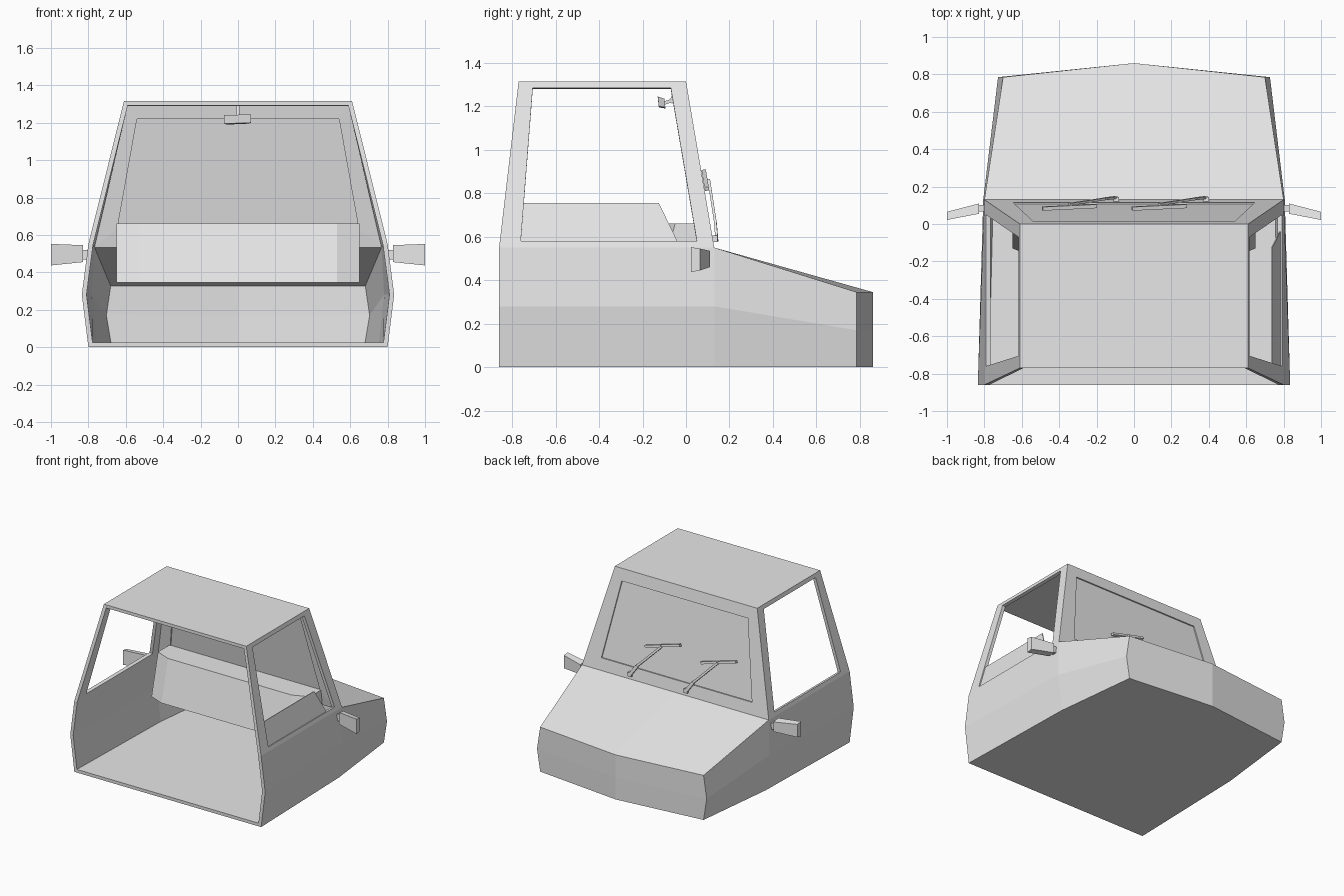
import bpy, bmesh
from mathutils import Vector

if "Cube" in bpy.data.objects:
    bpy.data.objects.remove(bpy.data.objects["Cube"])

grey = bpy.data.materials.new("light_grey")
grey.diffuse_color = (0.8, 0.8, 0.8, 1)
grey.use_nodes = True
grey.node_tree.nodes["Principled BSDF"].inputs["Base Color"].default_value = grey.diffuse_color
WALL = 0.025


def make(name, faces, thickness=0.0, down=None):
    """Object from polygons given as point lists; optional inward thickness."""
    bm = bmesh.new()
    for pts in faces:
        bm.faces.new([bm.verts.new(p) for p in pts])
    bmesh.ops.remove_doubles(bm, verts=bm.verts, dist=0.0005)
    bmesh.ops.recalc_face_normals(bm, faces=bm.faces)
    bm.faces.ensure_lookup_table()
    bm.normal_update()
    # the first face must point along the given direction
    if down and bm.faces[0].normal.dot(Vector(down)) < 0:
        bmesh.ops.reverse_faces(bm, faces=bm.faces)
    me = bpy.data.meshes.new(name)
    bm.to_mesh(me)
    bm.free()
    me.materials.append(grey)
    ob = bpy.data.objects.new(name, me)
    bpy.context.collection.objects.link(ob)
    if thickness:
        mod = ob.modifiers.new("thickness", 'SOLIDIFY')
        mod.thickness = thickness
        mod.offset = -1
        mod.use_even_offset = True
    return ob


def flip(pts):
    return [(-p[0], p[1], p[2]) for p in pts]


def loft(name, a, b):
    """Closed solid between two matching rings."""
    n = len(a)
    sides = [[a[i], a[(i + 1) % n], b[(i + 1) % n], b[i]] for i in range(n)]
    return make(name, [a, b] + sides)


def bar(name, a, b, w, h, up=(0, 1, 0.17)):
    """Straight bar from a to b, w wide and h thick along up."""
    a, b = Vector(a), Vector(b)
    d = (b - a).normalized()
    s = d.cross(Vector(up)).normalized() * w / 2
    u = s.cross(d).normalized() * h / 2
    return loft(name, *[[p + s + u, p - s + u, p - s - u, p + s - u] for p in (a, b)])


# Planes of the cabin side and the windscreen
def side_x(z):
    return 0.80 - 0.19 * (z - 0.55) / 0.765


def screen_y(z):
    return 0.13 * (1 - (z - 0.55) / 0.765)


# Cab shell: rear, middle, nose and centre-nose stations
A = [(0.80, -0.86, 0), (0.835, -0.86, 0.28), (0.80, -0.86, 0.55), (0.61, -0.77, 1.315)]
B = [(0.775, 0.13, 0), (0.806, 0.13, 0.28), (0.80, 0.13, 0.55), (0.61, 0, 1.315)]
C = [(0.70, 0.785, 0), (0.727, 0.785, 0.17), (0.70, 0.785, 0.345)]
D = [(0, 0.86, 0), (0, 0.86, 0.17), (0, 0.86, 0.345)]
M = (0, 0.13, 0.55)
window = [(side_x(z), y, z) for y, z in
          ((-0.76, 0.58), (0.05, 0.58), (-0.07, 1.285), (-0.705, 1.285))]
frame = [A[2], B[2], B[3], A[3]]
half = [
    [A[0], B[0], B[1], A[1]], [A[1], B[1], B[2], A[2]],
    [B[0], C[0], C[1], B[1]], [B[1], C[1], C[2], B[2]],
    [C[0], D[0], D[1], C[1]], [C[1], D[1], D[2], C[2]],
    [B[2], C[2], D[2], M],
]
half += [[frame[i], frame[(i + 1) % 4], window[(i + 1) % 4], window[i]] for i in range(4)]

# Windscreen opening
g0 = (0.645, screen_y(0.64), 0.64)
g1 = (0.54, screen_y(1.225), 1.225)
G0, G1 = flip([g0, g1])
b2, b3 = flip([B[2], B[3]])
half.append([B[2], B[3], g1, g0])
floor = [A[0], B[0], C[0], D[0]] + flip([C[0], B[0], A[0]])
roof = [A[3], B[3], b3, flip([A[3]])[0]]
full = [floor, roof, [B[2], M, b2, G0, g0], [B[3], b3, G1, g1]]
make("cab_shell", full + half + [flip(f) for f in half], WALL, (0, 0, -1))

# Windscreen pane, set back in its opening
make("windscreen", [[(x, y - 0.009, z) for x, y, z in (g0, g1, G1, G0)]], 0.006, (0, 1, 0))

# Half-lowered pane in the right door
pane = [(side_x(z) - 0.009, y, z) for y, z in
        ((-0.765, 0.57), (-0.035, 0.57), (-0.125, 0.755), (-0.755, 0.755))]
make("side_pane", [pane], 0.006, (1, 0, 0))

# Dashboard with angled ends and a sloping face


def dash_ring(z, front, back):
    return [(-0.65, back, z), (-0.65, front + 0.05, z), (-0.53, front, z),
            (0.53, front, z), (0.65, front + 0.05, z), (0.65, back, z)]


loft("dashboard", dash_ring(0.345, -0.18, 0.12), dash_ring(0.66, -0.10, 0.09))

# Interior mirror
loft("interior_mirror",
     [(-0.075, -0.125, 1.195), (0.07, -0.125, 1.20), (0.07, -0.13, 1.245), (-0.075, -0.13, 1.24)],
     [(-0.06, -0.095, 1.19), (0.055, -0.095, 1.195), (0.055, -0.10, 1.235), (-0.06, -0.10, 1.23)])
bar("interior_mirror_stalk", (0, -0.10, 1.215), (0, -0.07, 1.225), 0.015, 0.015, (0, 0, 1))
bar("interior_mirror_post", (0, -0.07, 1.215), (0, -0.04, 1.30), 0.015, 0.015)

# Door mirrors
for s, side in ((1, "right"), (-1, "left")):
    inner = [(s * 0.828, 0.055, 0.455), (s * 0.828, 0.11, 0.46),
             (s * 0.828, 0.11, 0.535), (s * 0.828, 0.055, 0.545)]
    outer = [(s * 1.0, 0.022, 0.437), (s * 1.0, 0.065, 0.445),
             (s * 1.0, 0.065, 0.545), (s * 1.0, 0.022, 0.552)]
    loft(side + "_door_mirror", inner, outer)
    bar(side + "_mirror_arm", (s * 0.785, 0.085, 0.495), (s * 0.83, 0.085, 0.495),
        0.035, 0.05, (0, 0, 1))

# Wipers: pivot, cranked arm and blade lying on the windscreen


def on_screen(x, z, lift):
    return (x, screen_y(z) + lift, z)


for x, side in ((0.385, "right"), (-0.095, "left")):
    bar(side + "_wiper_pivot", on_screen(x, 0.59, -0.01), on_screen(x, 0.59, 0.022),
        0.03, 0.03, (0, 0, 1))
    elbow = on_screen(x - 0.06, 0.67, 0.025)
    tip = on_screen(x - 0.25, 0.86, 0.028)
    bar(side + "_wiper_lower_arm", on_screen(x, 0.585, 0.018), elbow, 0.024, 0.012)
    bar(side + "_wiper_upper_arm", elbow, tip, 0.016, 0.012)
    bar(side + "_wiper_blade", on_screen(x - 0.105, 0.82, 0.012),
        on_screen(x - 0.395, 0.90, 0.012), 0.018, 0.02)
